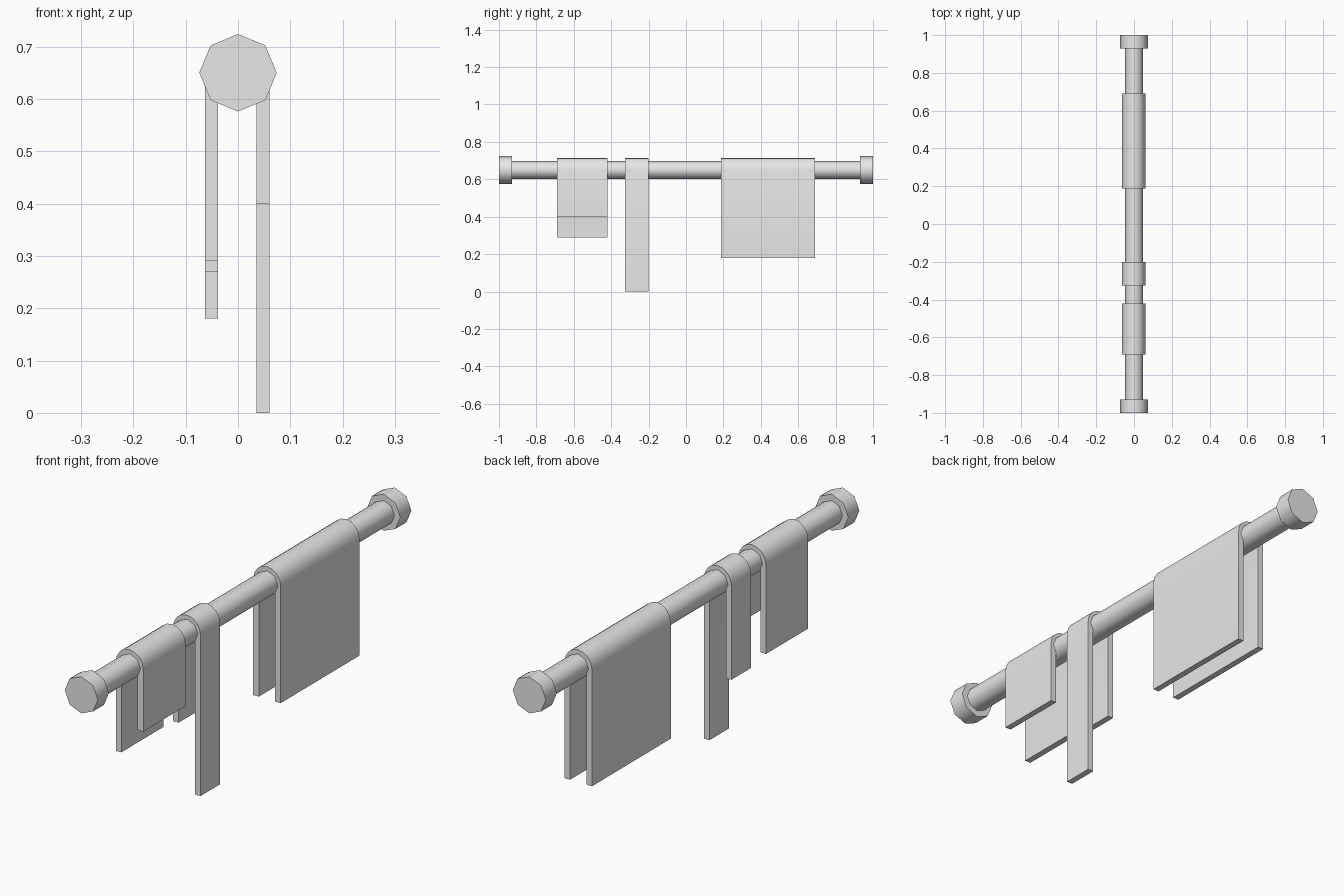
import bpy, bmesh, math

cube = bpy.data.objects.get("Cube")
if cube:
    bpy.data.objects.remove(cube, do_unlink=True)

AXIS_Z = 0.65

grey = bpy.data.materials.new("plain_grey")
grey.use_nodes = True
grey.diffuse_color = (0.8, 0.8, 0.8, 1)
grey.node_tree.nodes["Principled BSDF"].inputs["Base Color"].default_value = (0.8, 0.8, 0.8, 1)


def prism(name, outline, y0, y1):
    """Extrude an x-z outline from y0 to y1, smooth across shallow edges."""
    bm = bmesh.new()
    face = bm.faces.new([bm.verts.new((x, y0, z)) for x, z in outline])
    top = bmesh.ops.extrude_face_region(bm, geom=[face])["geom"]
    moved = [v for v in top if isinstance(v, bmesh.types.BMVert)]
    bmesh.ops.translate(bm, verts=moved, vec=(0, y1 - y0, 0))
    bmesh.ops.recalc_face_normals(bm, faces=bm.faces)
    mesh = bpy.data.meshes.new(name)
    bm.to_mesh(mesh)
    bm.free()
    mesh.materials.append(grey)
    obj = bpy.data.objects.new(name, mesh)
    bpy.context.collection.objects.link(obj)
    bpy.ops.object.select_all(action="DESELECT")
    obj.select_set(True)
    bpy.context.view_layer.objects.active = obj
    bpy.ops.object.shade_smooth_by_angle(angle=math.radians(50))
    return obj


def arc(rx, rz, start, end, steps, cx=0.0):
    """Points along an elliptical arc around the rail axis."""
    angles = [start + (end - start) * i / steps for i in range(steps + 1)]
    return [(cx + rx * math.cos(a), AXIS_Z + rz * math.sin(a)) for a in angles]


def octagon(radius):
    return arc(radius, radius, 0, math.tau, 8)[:-1]


# Rail with a stop at each end
prism("rail", octagon(0.048), -0.95, 0.95)
for name, side in (("front_end_cap", -1), ("back_end_cap", 1)):
    prism(name, octagon(0.074), side * 0.93, side)


def draped_cloth(name, y0, y1, left_bottom, right_bottom):
    """Folded sheet over the rail, with a hanging flap on each side."""
    cx = -0.0015
    outer = arc(0.0615, 0.065, 0, math.pi, 8, cx)
    inner = arc(0.0365, 0.04, math.pi, 0, 8, cx)
    right_hem = [(outer[-1][0], right_bottom), (inner[0][0], right_bottom)]
    left_hem = [(inner[-1][0], left_bottom), (outer[0][0], left_bottom)]
    prism(name, outer + right_hem + inner + left_hem, y0, y1)


# Hanging cloths
draped_cloth("small_towel", -0.69, -0.42, 0.40, 0.29)
draped_cloth("narrow_towel", -0.325, -0.20, 0.0, 0.27)
draped_cloth("wide_towel", 0.187, 0.69, 0.18, 0.18)
